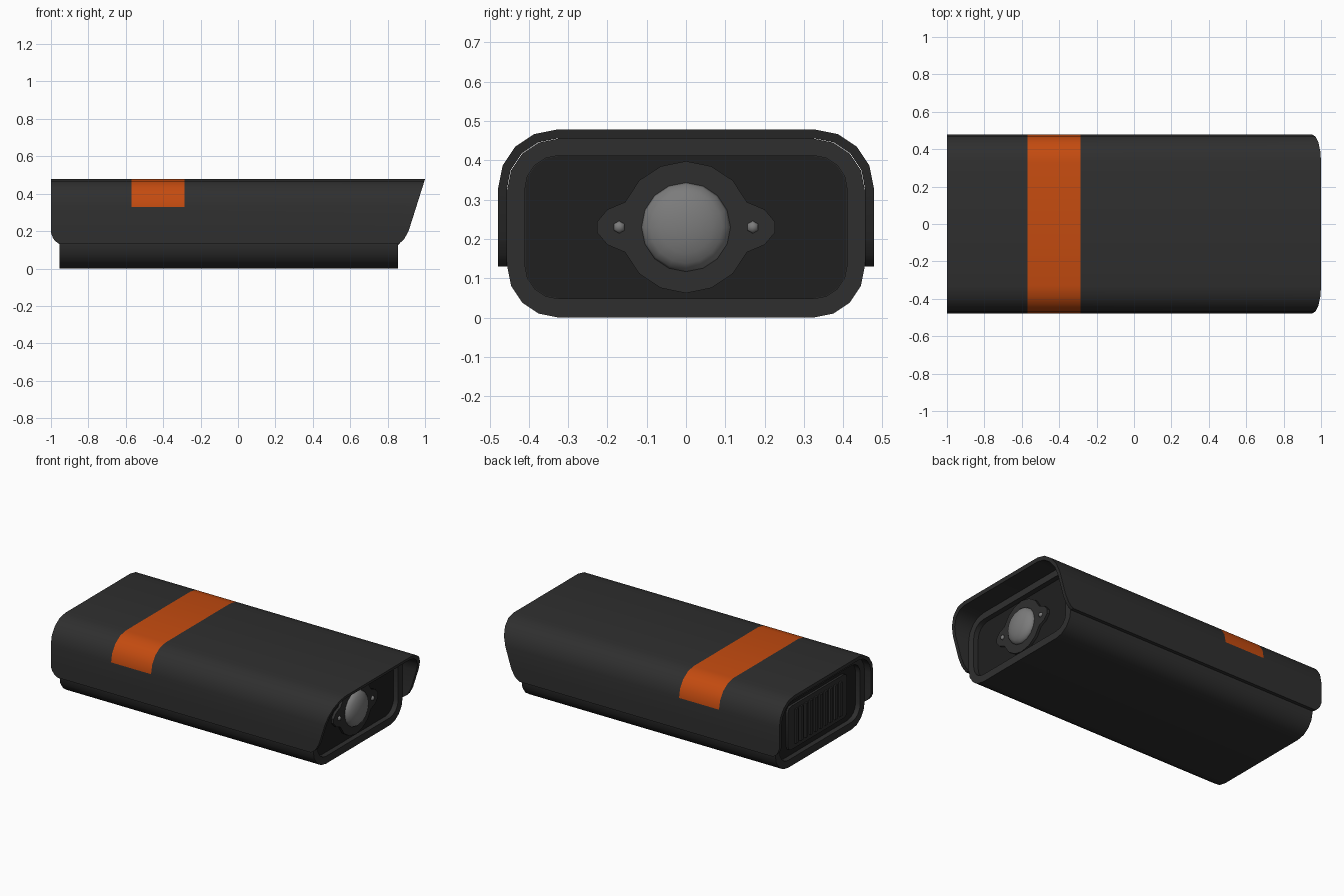
import bpy, bmesh, math

if "Cube" in bpy.data.objects:
    bpy.data.objects.remove(bpy.data.objects["Cube"])


def material(name, rgb):
    m = bpy.data.materials.new(name)
    m.diffuse_color = (*rgb, 1)
    m.use_nodes = True
    m.node_tree.nodes["Principled BSDF"].inputs["Base Color"].default_value = m.diffuse_color
    return m


SHELL = material("dark_shell", (0.028, 0.028, 0.028))
PANEL = material("black_panel", (0.014, 0.014, 0.014))
ORANGE = material("orange_band", (0.55, 0.07, 0.005))
GLASS = material("grey_glass", (0.2, 0.2, 0.2))
MID_Z = 0.23


def finish(bm, name, mats, smooth=35):
    bmesh.ops.recalc_face_normals(bm, faces=bm.faces)
    mesh = bpy.data.meshes.new(name)
    bm.to_mesh(mesh)
    bm.free()
    for m in mats:
        mesh.materials.append(m)
    ob = bpy.data.objects.new(name, mesh)
    bpy.context.collection.objects.link(ob)
    bpy.ops.object.select_all(action='DESELECT')
    bpy.context.view_layer.objects.active = ob
    ob.select_set(True)
    bpy.ops.object.shade_smooth_by_angle(angle=math.radians(smooth))
    return ob


def rounded_rect(hy, z0, z1, r, n=4):
    pts = []
    corners = [(hy - r, z1 - r), (r - hy, z1 - r), (r - hy, z0 + r), (hy - r, z0 + r)]
    for k, (cy, cz) in enumerate(corners):
        for i in range(n + 1):
            a = math.pi / 2 * (k + i / n)
            pts.append((cy + r * math.cos(a), cz + r * math.sin(a)))
    return pts


def loft(name, sections, mat):
    """Skin (x, outline) sections along x, capping both ends."""
    bm = bmesh.new()
    rings = [[bm.verts.new((x, y, z)) for y, z in pts] for x, pts in sections]
    for a, b in zip(rings, rings[1:]):
        for i in range(len(a)):
            j = (i + 1) % len(a)
            bm.faces.new((a[i], a[j], b[j], b[i]))
    bm.faces.new(rings[0])
    bm.faces.new(rings[-1])
    return finish(bm, name, [mat])


# Housing with a recessed pocket at each end
outer = rounded_rect(0.455, 0.0, 0.455, 0.13)
inner = rounded_rect(0.41, 0.048, 0.412, 0.085)
loft("housing", [(-0.92, inner), (-0.955, inner), (-0.955, outer),
                 (0.855, outer), (0.855, inner), (0.82, inner)], SHELL)
pocket = rounded_rect(0.409, 0.049, 0.411, 0.085)
loft("front_panel", [(0.815, pocket), (0.823, pocket)], PANEL)
loft("rear_panel", [(-0.923, pocket), (-0.915, pocket)], PANEL)


# Sun shield: a thin arch whose ends follow the side silhouette
def end_x(z, table):
    for (z0, x0), (z1, x1) in zip(table, table[1:]):
        if z <= z1:
            return x0 + (x1 - x0) * (z - z0) / (z1 - z0)
    return table[-1][1]


REAR = [(0.13, -0.955), (0.145, -0.975), (0.16, -0.988), (0.19, -1.0), (0.478, -1.0)]
FRONT = [(0.13, 0.855), (0.145, 0.876), (0.16, 0.89), (0.20, 0.912), (0.478, 1.0)]


def arch(hy, top, r):
    half = [(hy, z) for z in (0.13, 0.145, 0.16, 0.19, 0.20)]
    half += [(hy - r + r * math.cos(a), top - r + r * math.sin(a))
             for a in (math.pi / 8 * i for i in range(5))]
    return half + [(-y, z) for y, z in reversed(half)]


bm = bmesh.new()
grids = []
for pts in (arch(0.478, 0.478, 0.148), arch(0.456, 0.456, 0.13)):
    grids.append([[bm.verts.new((x, y, z)) for x in
                   (end_x(z, REAR), -0.57, -0.285, end_x(z, FRONT))] for y, z in pts])
out, inn = grids
last = len(out) - 1
for i in range(last):
    for c in range(3):
        for g in grids:
            f = bm.faces.new((g[i][c], g[i + 1][c], g[i + 1][c + 1], g[i][c + 1]))
            if g is out and c == 1 and 5 <= i < last - 5:
                f.material_index = 1
    for c in (0, 3):
        bm.faces.new((out[i][c], out[i + 1][c], inn[i + 1][c], inn[i][c]))
for i in (0, last):
    for c in range(3):
        bm.faces.new((out[i][c], out[i][c + 1], inn[i][c + 1], inn[i][c]))
finish(bm, "sun_shield", [SHELL, ORANGE])

# Lens bezel with a small wing on each side
quarter = [(0.226, 0.014), (0.2, 0.045), (0.155, 0.064), (0.119, 0.119), (0.064, 0.155)]
upper = quarter + [(0, 0.168)] + [(-y, z) for y, z in reversed(quarter)]
bezel = [(y, MID_Z + z) for y, z in upper + [(-y, -z) for y, z in upper]]
loft("lens_bezel", [(0.82, bezel), (0.84, bezel)], SHELL)


# Lens dome and indicator lights
def dome(name, y, radius, depth, segments, rings):
    bm = bmesh.new()
    bmesh.ops.create_uvsphere(bm, u_segments=segments, v_segments=rings, radius=radius)
    for v in bm.verts:
        px, py, pz = v.co
        v.co = (0.838 + pz * depth / radius, y + px, MID_Z + py)
    finish(bm, name, [GLASS], 50)


dome("lens", 0, 0.114, 0.05, 16, 10)
for side, y in (("left", -0.17), ("right", 0.17)):
    dome(side + "_indicator", y, 0.017, 0.014, 6, 4)

# Rear vent plate with upright slats
plate = rounded_rect(0.3, 0.09, 0.37, 0.03, 2)
loft("vent_plate", [(-0.92, plate), (-0.938, plate)], SHELL)
for i in range(10):
    y = -0.225 + 0.05 * i
    slat = [(y - 0.012, 0.12), (y + 0.012, 0.12), (y + 0.012, 0.34), (y - 0.012, 0.34)]
    loft("vent_slat", [(-0.935, slat), (-0.95, slat)], SHELL)
